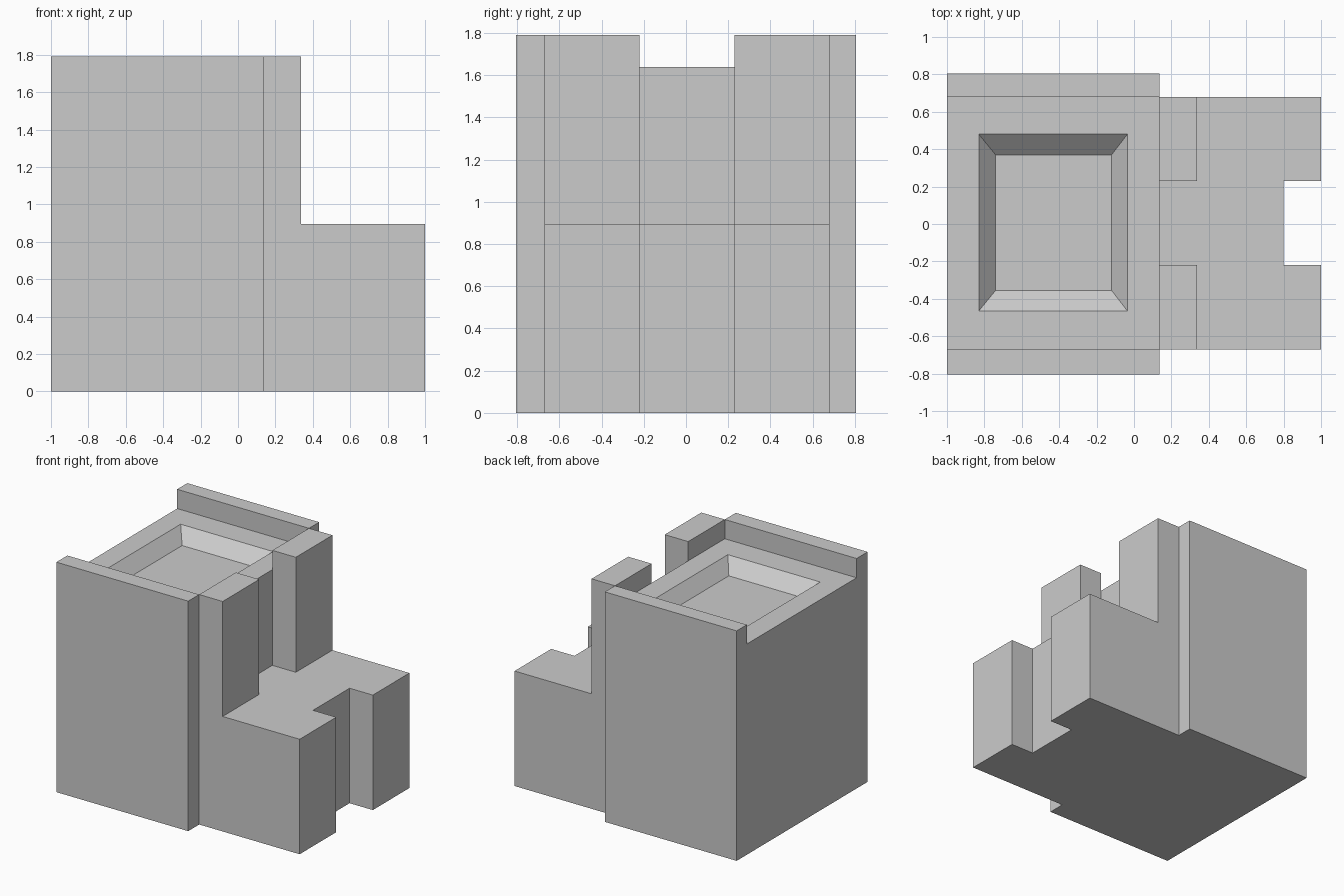
import bpy, bmesh
from mathutils import Vector

if "Cube" in bpy.data.objects:
    bpy.data.objects.remove(bpy.data.objects["Cube"])


def prism(name, points, offset, edit=None):
    """Extrude a closed 3D outline along offset into a solid object."""
    bm = bmesh.new()
    base = bm.faces.new([bm.verts.new(p) for p in points])
    ext = bmesh.ops.extrude_face_region(bm, geom=[base], use_keep_orig=True)
    moved = [v for v in ext["geom"] if isinstance(v, bmesh.types.BMVert)]
    bmesh.ops.translate(bm, verts=moved, vec=Vector(offset))
    bmesh.ops.recalc_face_normals(bm, faces=bm.faces)
    if edit:
        edit(bm)
        bmesh.ops.recalc_face_normals(bm, faces=bm.faces)
    mesh = bpy.data.meshes.new(name)
    bm.to_mesh(mesh)
    bm.free()
    obj = bpy.data.objects.new(name, mesh)
    bpy.context.collection.objects.link(obj)
    return obj


# Shared levels and lines
TOP, ROOF, STEP = 1.79, 1.64, 0.895
X0, XM, XT, X1 = -1.0, 0.135, 0.337, 1.0
Y0, YA, YB, YC, YD, Y1 = -0.805, -0.67, -0.22, 0.23, 0.68, 0.805


def sink_pit(bm):
    """Tapered rectangular pit in the roof."""
    roof = next(f for f in bm.faces if f.normal.z > 0.9
                and abs(f.calc_center_median().z - ROOF) < 0.01)
    rings = [(-0.83, -0.035, -0.465, 0.48, ROOF),
             (-0.74, -0.12, -0.355, 0.37, ROOF - 0.1)]
    for xa, xb, ya, yb, z in rings:
        bmesh.ops.inset_individual(bm, faces=[roof], thickness=0.05)
        c = roof.calc_center_median()
        for v in roof.verts:
            v.co = (xa if v.co.x < c.x else xb, ya if v.co.y < c.y else yb, z)


# Main block: U-shaped section with a low wall along each side
section = [(Y0, 0), (Y1, 0), (Y1, TOP), (YD, TOP),
           (YD, ROOF), (YA, ROOF), (YA, TOP), (Y0, TOP)]
prism("main_block", [(X0, y, z) for y, z in section], (XM - X0, 0, 0), sink_pit)

# Lower step with a notch in its end
plan = [(XM, YA), (X1, YA), (X1, YB), (0.8, YB),
        (0.8, YC), (X1, YC), (X1, YD), (XM, YD)]
prism("lower_step", [(x, y, 0) for x, y in plan], (0, 0, STEP))

# Two piers standing on the step against the main block
for name, ya, yb in (("pier_front", YA, YB), ("pier_back", YC, YD)):
    prism(name, [(XM, ya, STEP), (XT, ya, STEP), (XT, yb, STEP), (XM, yb, STEP)],
          (0, 0, TOP - STEP))
